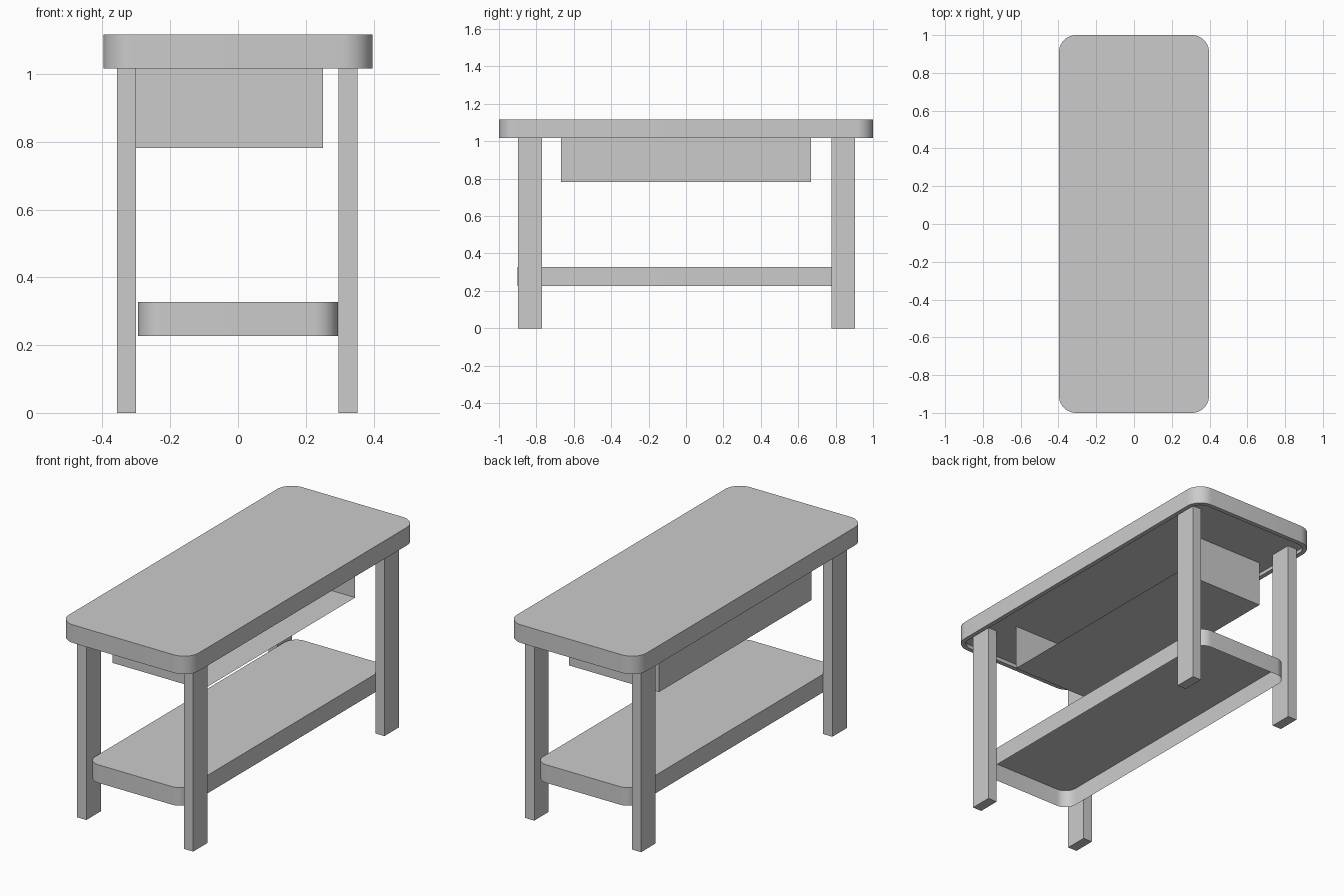
import bpy, bmesh
from math import cos, sin, pi, radians

if "Cube" in bpy.data.objects:
    bpy.data.objects.remove(bpy.data.objects["Cube"])


def finish(name, bm):
    me = bpy.data.meshes.new(name)
    bm.to_mesh(me)
    bm.free()
    ob = bpy.data.objects.new(name, me)
    bpy.context.collection.objects.link(ob)
    bpy.ops.object.select_all(action='DESELECT')
    ob.select_set(True)
    bpy.context.view_layer.objects.active = ob
    bpy.ops.object.shade_smooth_by_angle(angle=radians(30))
    return ob


def ring(bm, hx, hy, r, z, seg=10):
    """Rounded rectangle loop, counter-clockwise."""
    verts = []
    for i, (sx, sy) in enumerate([(1, 1), (-1, 1), (-1, -1), (1, -1)]):
        for k in range(seg + 1):
            a = (i + k / seg) * pi / 2
            verts.append(bm.verts.new((sx * (hx - r) + r * cos(a),
                                       sy * (hy - r) + r * sin(a), z)))
    return verts


def bridge(bm, a, b):
    n = len(a)
    for i in range(n):
        j = (i + 1) % n
        bm.faces.new((a[i], a[j], b[j], b[i]))


def box(name, lo, hi, open_normals=()):
    """Box between two corners, leaving out the sides facing open_normals."""
    bm = bmesh.new()
    bmesh.ops.create_cube(bm, size=1)
    for v in bm.verts:
        v.co = [l + (c + 0.5) * (h - l) for l, h, c in zip(lo, hi, v.co)]
    bm.normal_update()
    gone = [f for f in bm.faces
            if any(f.normal.dot(n) > 0.9 for n in map(lambda t: bpy_vec(t), open_normals))]
    bmesh.ops.delete(bm, geom=gone, context='FACES')
    return finish(name, bm)


def bpy_vec(t):
    from mathutils import Vector
    return Vector(t)


# Tabletop: rounded slab with a shallow recess underneath
bm = bmesh.new()
top = ring(bm, 0.397, 1.0, 0.09, 1.117)
rim = ring(bm, 0.397, 1.0, 0.09, 1.017)
lip = ring(bm, 0.372, 0.975, 0.065, 1.017)
recess = ring(bm, 0.372, 0.975, 0.065, 1.037)
bm.faces.new(top)
bridge(bm, rim, top)
bridge(bm, lip, rim)
bridge(bm, recess, lip)
bm.faces.new(recess[::-1])
finish("tabletop", bm)

# Lower shelf: rounded tray, open underneath
bm = bmesh.new()
top = ring(bm, 0.295, 0.9, 0.07, 0.327)
rim = ring(bm, 0.295, 0.9, 0.07, 0.227)
bm.faces.new(top)
bridge(bm, rim, top)
finish("lower_shelf", bm)

# Four legs
for sx, side in ((-1, "left"), (1, "right")):
    for sy, end in ((-1, "front"), (1, "back")):
        cx, cy = sx * 0.327 - 0.002, sy * 0.837 + 0.003
        box(f"{end}_{side}_leg", (cx - 0.028, cy - 0.063, 0), (cx + 0.028, cy + 0.063, 1.037))

# Thin-walled compartment under the top, open on the right side
box("storage_compartment", (-0.302, -0.667, 0.782), (0.251, 0.667, 1.037),
    [(1, 0, 0), (0, 0, 1)])
